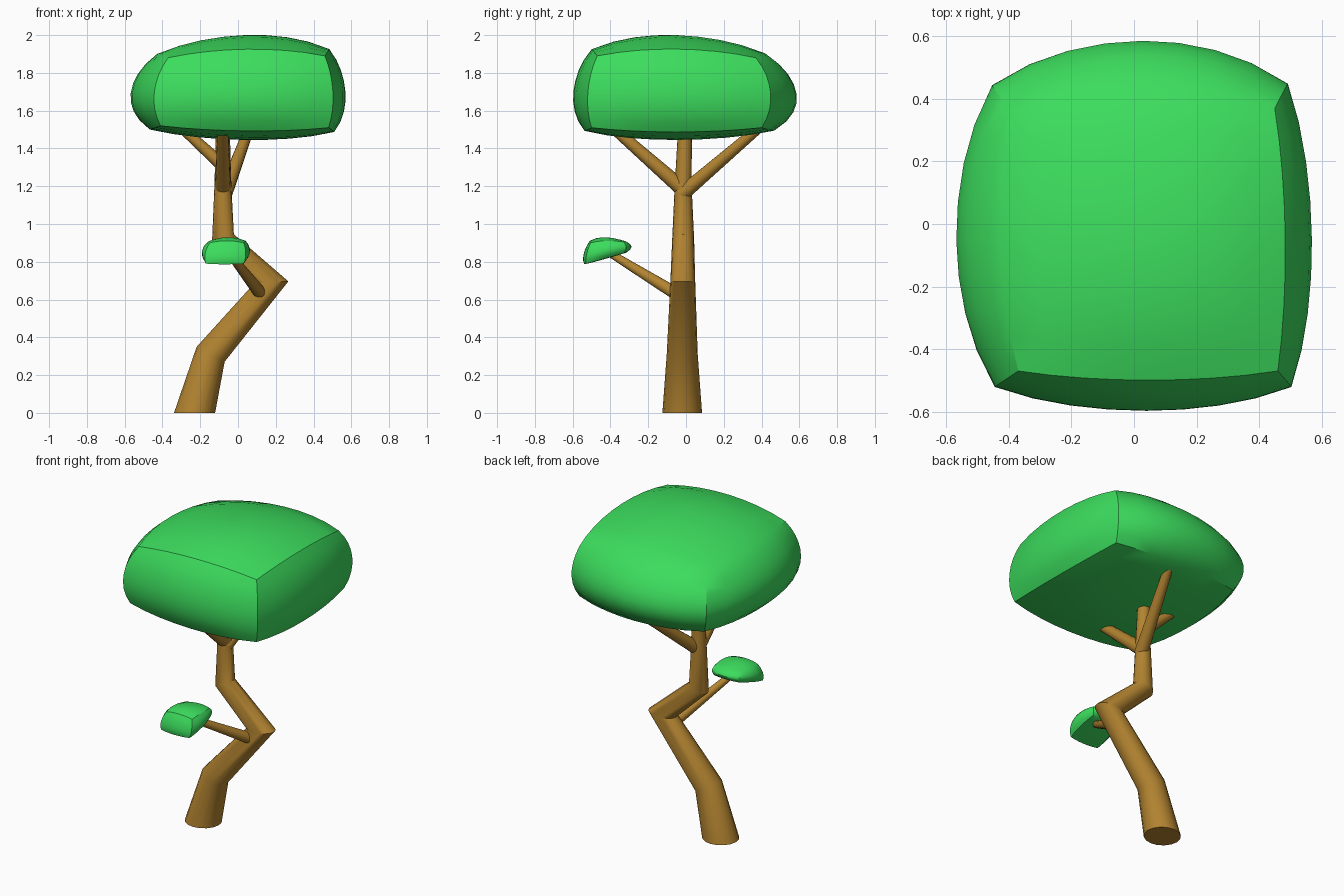
import bpy, bmesh, math
from mathutils import Vector

cube = bpy.data.objects.get("Cube")
if cube:
    bpy.data.objects.remove(cube, do_unlink=True)


def material(name, rgb):
    m = bpy.data.materials.new(name)
    m.use_nodes = True
    m.diffuse_color = (*rgb, 1)
    bsdf = m.node_tree.nodes["Principled BSDF"]
    bsdf.inputs["Base Color"].default_value = (*rgb, 1)
    bsdf.inputs["Roughness"].default_value = 0.8
    return m


LEAF = material("leaf green", (0.045, 0.72, 0.11))
BARK = material("bark brown", (0.45, 0.23, 0.03))


def finish(name, bm, mat, angle):
    bmesh.ops.recalc_face_normals(bm, faces=bm.faces)
    mesh = bpy.data.meshes.new(name)
    bm.to_mesh(mesh)
    bm.free()
    mesh.materials.append(mat)
    ob = bpy.data.objects.new(name, mesh)
    bpy.context.collection.objects.link(ob)
    bpy.ops.object.select_all(action='DESELECT')
    ob.select_set(True)
    bpy.context.view_layer.objects.active = ob
    bpy.ops.object.shade_smooth_by_angle(angle=math.radians(angle))
    return ob


def limb(name, path, sides=16, flat_base=False):
    """Tapered tube with mitred bends; path holds (x, y, z, radius)."""
    pts = [Vector(p[:3]) for p in path]
    dirs = [(b - a).normalized() for a, b in zip(pts, pts[1:])]
    bm = bmesh.new()
    rings = []
    for i, p in enumerate(pts):
        d = dirs[min(i, len(dirs) - 1)]
        # the plane of each ring halves the bend
        n = (d + dirs[max(i - 1, 0)]).normalized()
        if i == 0 and flat_base:
            n = Vector((0, 0, 1))
        side = Vector((0, 1, 0)).cross(d)
        if side.length < 0.5:
            side = Vector((1, 0, 0)).cross(d)
        side.normalize()
        up = d.cross(side)
        ring = []
        for k in range(sides):
            a = math.tau * k / sides
            off = (side * math.cos(a) + up * math.sin(a)) * path[i][3]
            off -= d * (off.dot(n) / d.dot(n))
            ring.append(bm.verts.new(p + off))
        rings.append(ring)
    for a, b in zip(rings, rings[1:]):
        for k in range(sides):
            j = (k + 1) % sides
            bm.faces.new((a[k], a[j], b[j], b[k]))
    bm.faces.new(rings[0])
    bm.faces.new(rings[-1])
    return finish(name, bm, BARK, 40)


def foliage(name, corners, bulge, cuts=7):
    """Swollen box: corners run x fastest, then y, then z; bulge gives (low, high) per axis."""
    corners = [Vector(c) for c in corners]
    bm = bmesh.new()
    bmesh.ops.create_cube(bm, size=2)
    bmesh.ops.subdivide_edges(bm, edges=bm.edges, cuts=cuts, use_grid_fill=True)
    for v in bm.verts:
        c = v.co.copy()
        q = []
        for i in range(3):
            a, b = c[i - 1] ** 2, c[i - 2] ** 2
            ball = c[i] * math.sqrt(3 - 1.5 * a - 1.5 * b + a * b)
            q.append(c[i] + (ball - c[i]) * bulge[i][c[i] > 0])
        co = Vector()
        for k, corner in enumerate(corners):
            w = 1
            for i in range(3):
                w *= (1 + q[i] * (1 if k >> i & 1 else -1)) / 2
            co += corner * w
        v.co = co
    return finish(name, bm, LEAF, 30)


# Trunk, zigzag and tapering
limb("trunk", [(-0.23, -0.02, 0, 0.105), (-0.145, -0.02, 0.31, 0.082),
               (0.175, -0.017, 0.69, 0.066), (-0.08, -0.015, 0.92, 0.058),
               (-0.08, -0.015, 1.2, 0.045), (-0.08, -0.005, 1.52, 0.036)], flat_base=True)

# Branches holding the canopy
limb("front_branch", [(-0.08, 0, 1.17, 0.042), (-0.08, -0.41, 1.53, 0.028)])
limb("back_branch", [(-0.07, -0.02, 1.16, 0.04), (0.065, 0.4, 1.52, 0.026)])
limb("right_branch", [(-0.07, -0.01, 1.3, 0.035), (-0.3, 0, 1.51, 0.026)])

# Low branch with its leaf cluster
limb("low_branch", [(0.14, -0.01, 0.605, 0.036), (-0.05, -0.41, 0.85, 0.02)])
foliage("low_leaves", [(-0.17, -0.53, 0.79), (0.03, -0.53, 0.79),
                       (-0.14, -0.33, 0.845), (0.03, -0.33, 0.845),
                       (-0.15, -0.505, 0.9), (0.03, -0.505, 0.9),
                       (-0.14, -0.33, 0.9), (0.03, -0.33, 0.905)],
        [(0.6, 0.5), (0.35, 0.6), (0.1, 0.9)], cuts=5)

# Main canopy
foliage("canopy", [(-0.41, -0.5, 1.52), (0.48, -0.5, 1.51),
                   (-0.41, 0.4, 1.52), (0.47, 0.4, 1.51),
                   (-0.37, -0.47, 1.88), (0.46, -0.47, 1.89),
                   (-0.39, 0.36, 1.85), (0.45, 0.37, 1.88)],
        [(0.55, 0.33), (0.35, 0.64), (0.53, 0.95)])
